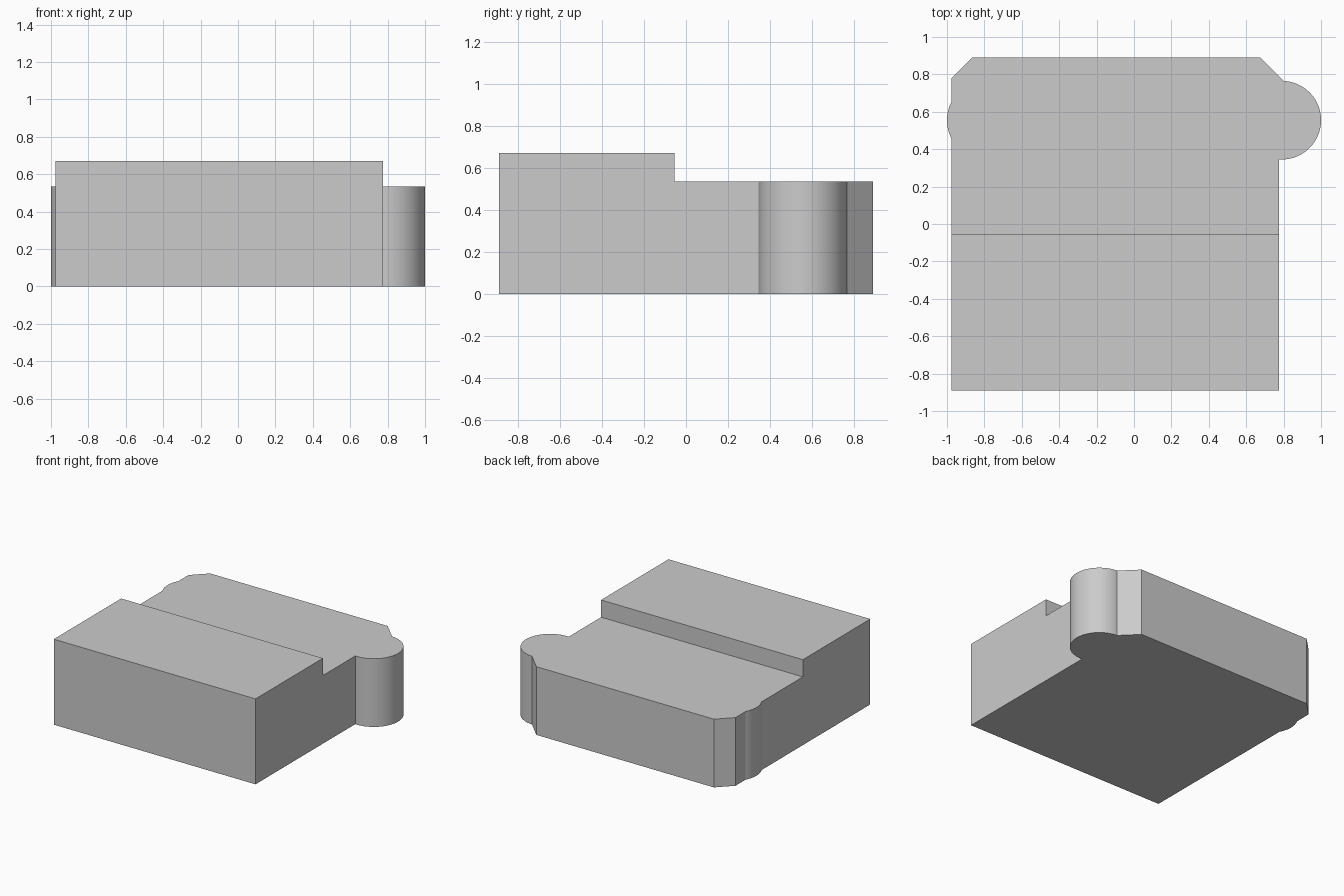
import bpy
import bmesh
from math import radians, cos, sin

cube = bpy.data.objects.get("Cube")
if cube:
    bpy.data.objects.remove(cube, do_unlink=True)

LEFT, RIGHT, FRONT, BACK = -0.975, 0.775, -0.89, 0.89
STEP_Y, LOW, HIGH = -0.055, 0.535, 0.67
LOBE_X, LOBE_Y, LOBE_R = 0.79, 0.555, 0.21


def arc(cx, start, end, count):
    """Points of a lobe arc, angles in degrees."""
    angles = [radians(start + (end - start) * i / count) for i in range(count + 1)]
    return [(cx + LOBE_R * cos(a), LOBE_Y + LOBE_R * sin(a)) for a in angles]


# Outline, counter-clockwise from the front corner
outline = [(LEFT, FRONT), (RIGHT, FRONT), (RIGHT, STEP_Y)]
outline += arc(LOBE_X, -94, 87, 60)
outline += [(0.675, BACK), (-0.865, BACK), (LEFT, 0.78)]
outline += arc(-LOBE_X, 152, 208, 18)
outline += [(LEFT, STEP_Y)]

# Base slab
bm = bmesh.new()
bottom = [bm.verts.new((x, y, 0)) for x, y in outline]
top = [bm.verts.new((x, y, LOW)) for x, y in outline]
bm.faces.new(bottom[::-1])
for i in range(len(outline)):
    j = (i + 1) % len(outline)
    bm.faces.new((bottom[i], bottom[j], top[j], top[i]))
bm.faces.new(top[2:])

# Raised front step
front_top = bm.faces.new((top[0], top[1], top[2], top[-1]))
raised = bmesh.ops.extrude_face_region(bm, geom=[front_top])
bmesh.ops.translate(bm, vec=(0, 0, HIGH - LOW),
                    verts=[g for g in raised["geom"] if isinstance(g, bmesh.types.BMVert)])
if front_top.is_valid:
    bm.faces.remove(front_top)
bmesh.ops.recalc_face_normals(bm, faces=bm.faces)

mesh = bpy.data.meshes.new("stepped_block")
bm.to_mesh(mesh)
bm.free()
block = bpy.data.objects.new("stepped_block", mesh)
bpy.context.collection.objects.link(block)

# Plain grey material
grey = bpy.data.materials.new("light_grey")
grey.use_nodes = True
grey.diffuse_color = (0.6, 0.6, 0.6, 1)
grey.node_tree.nodes["Principled BSDF"].inputs["Base Color"].default_value = (0.6, 0.6, 0.6, 1)
mesh.materials.append(grey)

# Smooth lobes, sharp corners
bpy.ops.object.select_all(action="DESELECT")
block.select_set(True)
bpy.context.view_layer.objects.active = block
bpy.ops.object.shade_smooth_by_angle(angle=radians(20))
